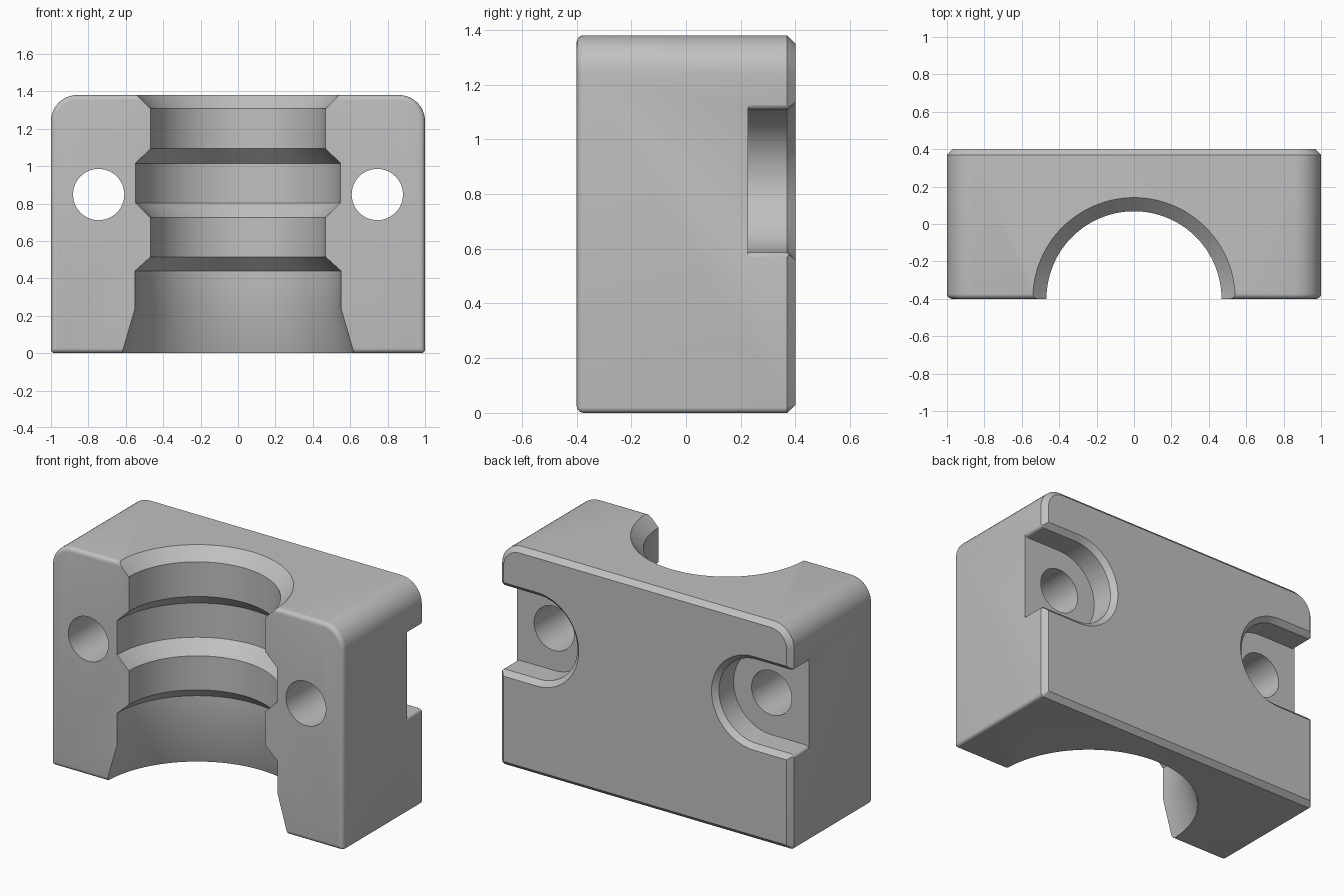
import bpy, bmesh, math

if "Cube" in bpy.data.objects:
    bpy.data.objects.remove(bpy.data.objects["Cube"])

W, D, H = 1.0, 0.4, 1.38          # half width, half depth, height
HOLE_X, HOLE_Z = 0.745, 0.848     # bolt hole centre

grey = bpy.data.materials.new("plain grey")
grey.diffuse_color = (0.53, 0.53, 0.53, 1)
grey.use_nodes = True
grey.node_tree.nodes["Principled BSDF"].inputs["Base Color"].default_value = grey.diffuse_color


def loft(name, rings):
    """Closed solid through rings of equal point count, capped at both ends."""
    bm = bmesh.new()
    rows = [[bm.verts.new(p) for p in ring] for ring in rings]
    n = len(rows[0])
    for a, b in zip(rows, rows[1:]):
        for i in range(n):
            j = (i + 1) % n
            bm.faces.new((a[i], a[j], b[j], b[i]))
    bm.faces.new(rows[0][::-1])
    bm.faces.new(rows[-1])
    bmesh.ops.recalc_face_normals(bm, faces=bm.faces)
    mesh = bpy.data.meshes.new(name)
    bm.to_mesh(mesh)
    bm.free()
    ob = bpy.data.objects.new(name, mesh)
    bpy.context.collection.objects.link(ob)
    mesh.materials.append(grey)
    return ob


def arc(cx, cz, r, start, end, steps):
    return [(cx + r * math.cos(math.radians(start + (end - start) * i / steps)),
             cz + r * math.sin(math.radians(start + (end - start) * i / steps)))
            for i in range(steps + 1)]


def block_outline(y, inset):
    """Rectangle with large upper and tiny lower corner rounds."""
    big, small = 0.14 - inset, max(0.02 - inset, 0.003)
    w, lo, hi = W - inset, inset, H - inset
    pts = (arc(w - big, hi - big, big, 0, 90, 12)
           + arc(big - w, hi - big, big, 90, 180, 12)
           + arc(small - w, lo + small, small, 180, 270, 4)
           + arc(w - small, lo + small, small, 270, 360, 4))
    return [(x, y, z) for x, z in pts]


def slot_outline(y, r, side):
    """Round-ended slot that flares where it leaves the side face."""
    f = 0.022
    upper = arc(W + 0.0005 - f, r + f, f, -90, 0, 5) + [(W + 0.1, r + f)]
    pts = ([(x, -z) for x, z in upper[::-1]]
           + arc(HOLE_X, 0, r, 270, 90, 40) + upper)
    return [(side * x, y, HOLE_Z + z) for x, z in pts]


# Block: rounded front rim, chamfered back rim
R = 0.027
rings = []
for i in range(6):
    a = math.radians(90 * i / 5)
    rings.append(block_outline(-D + R - R * math.cos(a), R - R * math.sin(a)))
rings += [block_outline(D - 0.03, 0), block_outline(D, 0.03)]
block = loft("clamp_block", rings)

# Stepped bore, centred on the front face
bore_profile = [(0.649, -0.1), (0.55, 0.24), (0.55, 0.44), (0.468, 0.515),
                (0.468, 0.725), (0.548, 0.803), (0.548, 1.015), (0.468, 1.093),
                (0.468, 1.307), (0.648, 1.487)]
cutters = [loft("bore_cutter", [
    [(r * math.cos(t), -D + r * math.sin(t), z)
     for t in [math.tau * i / 128 for i in range(128)]]
    for r, z in bore_profile])]

# Bolt holes and their chamfered side slots
for side in (-1, 1):
    cutters.append(loft("slot_cutter", [
        slot_outline(y, r, side)
        for y, r in ((0.227, 0.26), (D - 0.03, 0.26), (D + 0.03, 0.32))]))
    cutters.append(loft("hole_cutter", [
        [(x, y, z) for x, z in arc(side * HOLE_X, HOLE_Z, 0.137, 0, 354.375, 63)]
        for y in (-0.6, 0.3)]))

# Cut everything out of the block
for c in cutters:
    mod = block.modifiers.new(c.name, 'BOOLEAN')
    mod.operation = 'DIFFERENCE'
    mod.solver = 'EXACT'
    mod.object = c
bpy.context.view_layer.objects.active = block
block.select_set(True)
for name in [m.name for m in block.modifiers]:
    bpy.ops.object.modifier_apply(modifier=name)
for c in cutters:
    bpy.data.objects.remove(c, do_unlink=True)

bpy.ops.object.select_all(action='DESELECT')
block.select_set(True)
bpy.ops.object.shade_smooth_by_angle(angle=math.radians(25))
